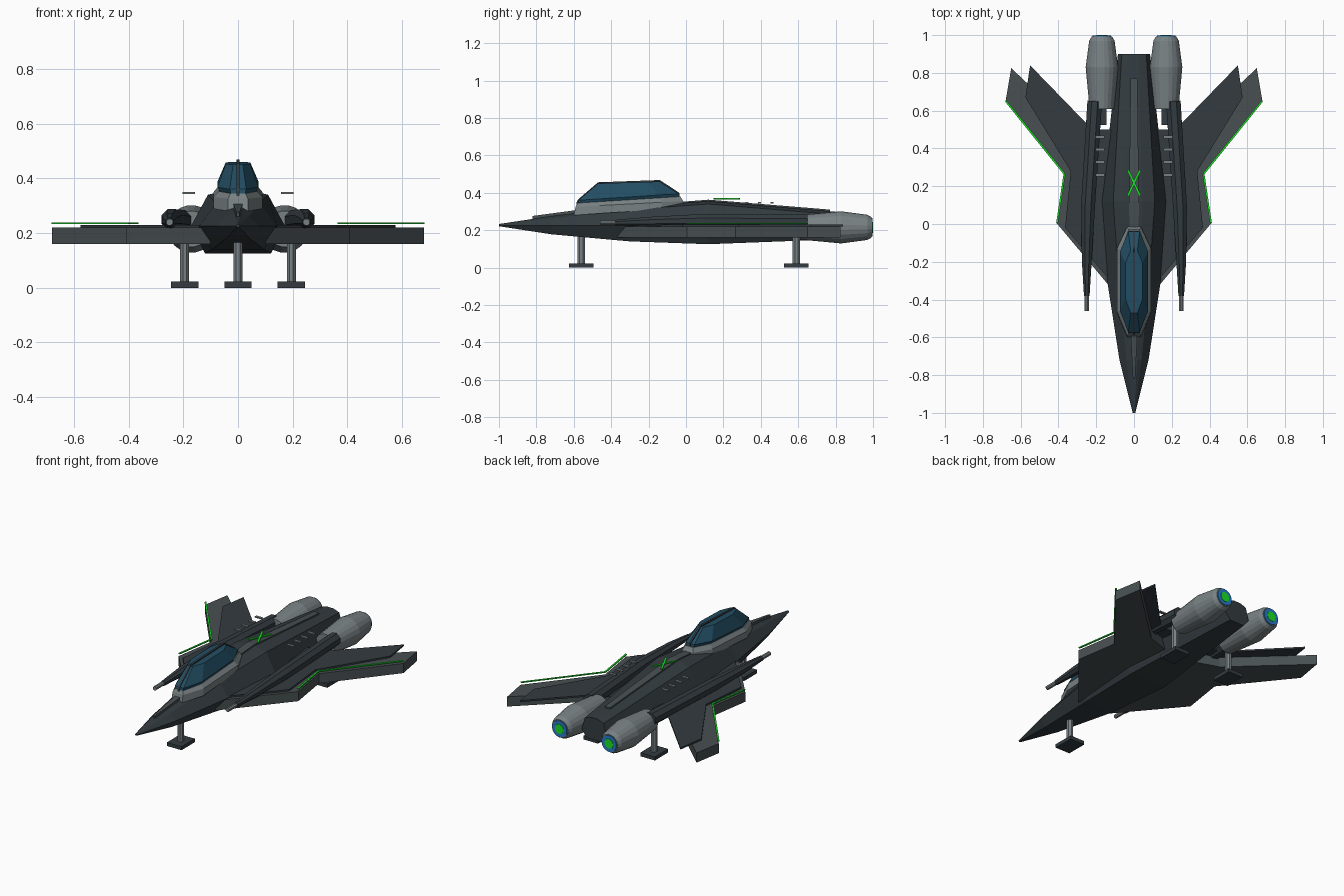
import bpy, bmesh, math
from mathutils import Vector

if "Cube" in bpy.data.objects:
    bpy.data.objects.remove(bpy.data.objects["Cube"])


def material(name, rgb):
    m = bpy.data.materials.new(name)
    m.diffuse_color = (*rgb, 1)
    m.use_nodes = True
    m.node_tree.nodes["Principled BSDF"].inputs["Base Color"].default_value = m.diffuse_color
    return m


HULL = material("dark_hull", (0.033, 0.044, 0.051))
PANEL = material("wing_panel", (0.065, 0.08, 0.085))
METAL = material("grey_metal", (0.19, 0.22, 0.23))
GLASS = material("blue_glass", (0.016, 0.075, 0.125))
GREEN = material("green_light", (0.01, 0.75, 0.02))
BLUE = material("blue_glow", (0.02, 0.2, 0.6))
SIDES = ((-1, "left"), (1, "right"))


def loft(name, rings, mat):
    """Skin a list of equal-length point rings and cap both ends."""
    bm = bmesh.new()
    rows = [[bm.verts.new(p) for p in ring] for ring in rings]
    n = len(rows[0])
    for a, b in zip(rows, rows[1:]):
        for i in range(n):
            j = (i + 1) % n
            bm.faces.new((a[i], a[j], b[j], b[i]))
    bm.faces.new(rows[0])
    bm.faces.new(rows[-1])
    bmesh.ops.recalc_face_normals(bm, faces=bm.faces)
    mesh = bpy.data.meshes.new(name)
    bm.to_mesh(mesh)
    bm.free()
    ob = bpy.data.objects.new(name, mesh)
    mesh.materials.append(mat)
    bpy.context.collection.objects.link(ob)
    return ob


def prism(name, pts, z0, z1, mat):
    return loft(name, [[(x, y, z) for x, y in pts] for z in (z0, z1)], mat)


def box(name, c, size, mat):
    x, y, z = (v / 2 for v in size)
    pts = [(c[0] + a * x, c[1] + b * y) for a, b in ((-1, -1), (1, -1), (1, 1), (-1, 1))]
    return prism(name, pts, c[2] - z, c[2] + z, mat)


def tube(name, stations, sides, mat):
    """Round body along y from (y, x, z, radius) stations."""
    ang = [2 * math.pi * (i + 0.5) / sides for i in range(sides)]
    return loft(name, [[(x + r * math.cos(a), y, z + r * math.sin(a)) for a in ang]
                       for y, x, z, r in stations], mat)


def bar(name, p, q, width, z, mat, height=0.006):
    """Thin flat strip between two points in plan."""
    p, q = Vector(p), Vector(q)
    d = (q - p).normalized() * width / 2
    n = Vector((-d.y, d.x))
    return prism(name, [p + n, p - n, q - n, q + n], z - height / 2, z + height / 2, mat)


# Fuselage: y, half widths (belly, side, shoulder), heights (belly, side, shoulder, top)
hull = [(-1.0, .004, .007, .004, .221, .226, .23, .233),
        (-.72, .045, .077, .04, .178, .225, .262, .275),
        (-.30, .095, .142, .08, .140, .225, .31, .325),
        (.12, .12, .172, .11, .125, .225, .34, .355),
        (.90, .05, .085, .065, .155, .20, .275, .29)]
rings = []
for y, b, m, s, zb, zm, zs, zt in hull:
    half = [(b, zb), (m, zm), (s, zs), (s * .4, zt)]
    rings.append([(x, y, z) for x, z in half] + [(-x, y, z) for x, z in reversed(half)])
loft("fuselage", rings, HULL)


def ridge(name, stations, depth, mat):
    """Centreline strip from (y, half width, top z) stations."""
    loft(name, [[(-w, y, z - depth), (w, y, z - depth), (w, y, z), (-w, y, z)]
                for y, w, z in stations], mat)


ridge("dorsal_spine", [(-.82, .006, .276), (-.58, .018, .308), (.12, .026, .363),
                       (.77, .018, .31)], .03, PANEL)


# Cockpit: stacked long octagons (front y, back y, half width, z front, z back)
def octagons(name, levels, mat):
    out = []
    for f, b, w, zf, zb in levels:
        half = [(.4 * w, f), (w, f + .22 * (b - f)), (w, b - .2 * (b - f)), (.4 * w, b)]
        pts = half + [(-x, y) for x, y in reversed(half)]
        out.append([(x, y, zf + (zb - zf) * (y - f) / (b - f)) for x, y in pts])
    loft(name, out, mat)


octagons("cockpit_frame", [(-.60, -.01, .09, .28, .32), (-.59, -.015, .09, .325, .355),
                           (-.58, -.03, .07, .345, .38)], METAL)
octagons("canopy", [(-.58, -.035, .06, .335, .365), (-.575, -.04, .075, .36, .395),
                    (-.47, -.14, .045, .45, .46)], GLASS)
ridge("canopy_rib", [(-.585, .006, .35), (-.575, .006, .366), (-.47, .006, .456),
                     (-.14, .006, .468), (-.036, .006, .40)], .02, HULL)

WING = [(.10, -.365), (.41, .005), (.37, .265), (.68, .65), (.65, .825), (.25, .45), (.10, .40)]
PLATE = [(.10, -.33), (.365, -.02), (.335, .28), (.575, .67), (.55, .84), (.22, .50), (.10, .50)]
EDGE = [(.407, .005), (.368, .265), (.678, .65)]

for s, side in SIDES:
    def flip(pts):
        return [(s * x, y) for x, y in pts]

    # Wing slab, upper skin and glowing leading edge
    prism(f"wing_{side}", flip(WING), .16, .22, PANEL)
    prism(f"wing_skin_{side}", flip(PLATE), .22, .23, HULL)
    e = flip(EDGE)
    for i in (0, 1):
        bar(f"wing_light_{i + 1}_{side}", e[i], e[i + 1], .01, .236, GREEN)

    # Gun boom and barrel
    tube(f"boom_{side}", [(-.38, s * .25, .24, .016), (-.2, s * .25, .245, .028),
                          (.1, s * .243, .25, .04), (.65, s * .208, .245, .042)], 8, HULL)
    tube(f"gun_barrel_{side}", [(-.46, s * .25, .24, .013), (-.36, s * .25, .24, .013)], 8, METAL)

    # Engine pod with glowing exhaust
    ex, ez = s * .17, .215
    tube(f"engine_{side}", [(.61, ex, ez, .066), (.83, ex, ez, .087), (.97, ex, ez, .068),
                            (.992, ex, ez, .055)], 20, METAL)
    tube(f"exhaust_ring_{side}", [(.98, ex, ez, .05), (.997, ex, ez, .05)], 20, BLUE)
    tube(f"exhaust_core_{side}", [(.98, ex, ez, .03), (1.0, ex, ez, .03)], 12, GREEN)

    # Row of vent slats
    for i in range(4):
        box(f"vent_{i + 1}_{side}", (s * .18, .26 + i * .067, .347), (.045, .016, .007), METAL)

    # Crossed light strips on the back
    bar(f"back_light_{side}", (-s * .032, .15), (s * .032, .285), .012, .368, GREEN)

# Landing gear: strut and foot pad
for name, x, y in (("nose", 0, -.56), ("rear_left", -.195, .59), ("rear_right", .195, .59)):
    ring = [(x + .018 * math.cos(a), y + .022 * math.sin(a))
            for a in (math.pi * (i + .5) / 4 for i in range(8))]
    prism(f"{name}_gear_strut", ring, .015, .20, METAL)
    box(f"{name}_gear_foot", (x, y, .011), (.10, .13, .022), HULL)
